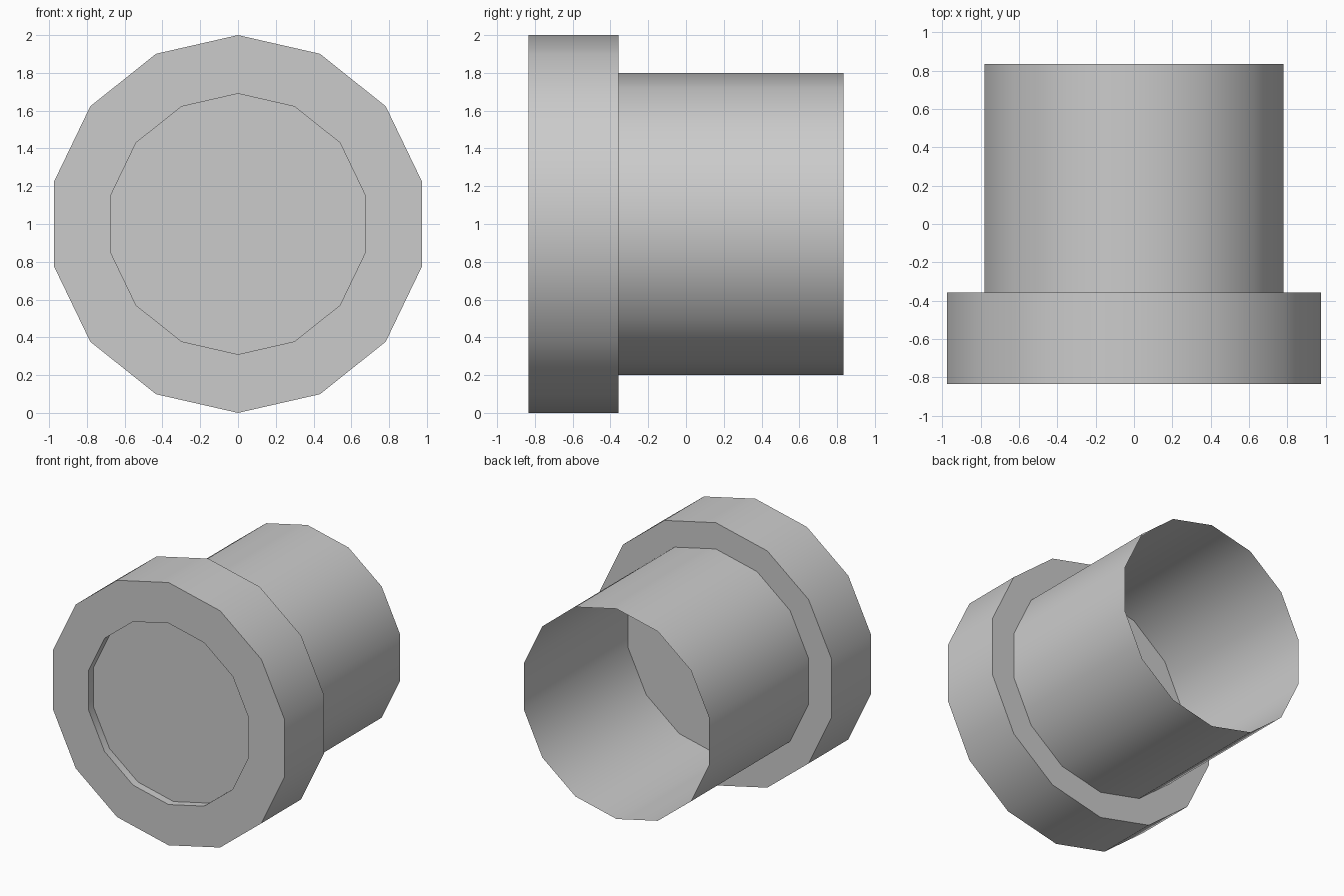
import bpy, bmesh
from math import sin, cos, tau, radians

if "Cube" in bpy.data.objects:
    bpy.data.objects.remove(bpy.data.objects["Cube"])

SIDES = 14


def lathe(name, profile, capped):
    """Turn (radius, y) points around the y axis at z = 1; optionally cap both ends."""
    bm = bmesh.new()
    rings = [[bm.verts.new((r * sin(tau * i / SIDES), y, 1 + r * cos(tau * i / SIDES)))
              for i in range(SIDES)] for r, y in profile]
    for a, b in zip(rings, rings[1:]):
        for i in range(SIDES):
            j = (i + 1) % SIDES
            bm.faces.new((a[i], a[j], b[j], b[i]))
    if capped:
        bm.faces.new(rings[0])
        bm.faces.new(rings[-1])
    bmesh.ops.recalc_face_normals(bm, faces=bm.faces)
    mesh = bpy.data.meshes.new(name)
    bm.to_mesh(mesh)
    bm.free()
    obj = bpy.data.objects.new(name, mesh)
    bpy.context.collection.objects.link(obj)
    bpy.ops.object.select_all(action='DESELECT')
    obj.select_set(True)
    bpy.context.view_layer.objects.active = obj
    bpy.ops.object.shade_smooth_by_angle(angle=radians(30))
    return obj


# Wide head: shallow recess in the front, and another inside the tube
lathe("head", [(0.69, -0.775), (0.69, -0.835), (1.0, -0.835), (1.0, -0.358),
               (0.8, -0.358), (0.8, -0.415)], True)

# Thin-walled tube, open at the back
lathe("tube", [(0.8, -0.358), (0.8, 0.835)], False)
